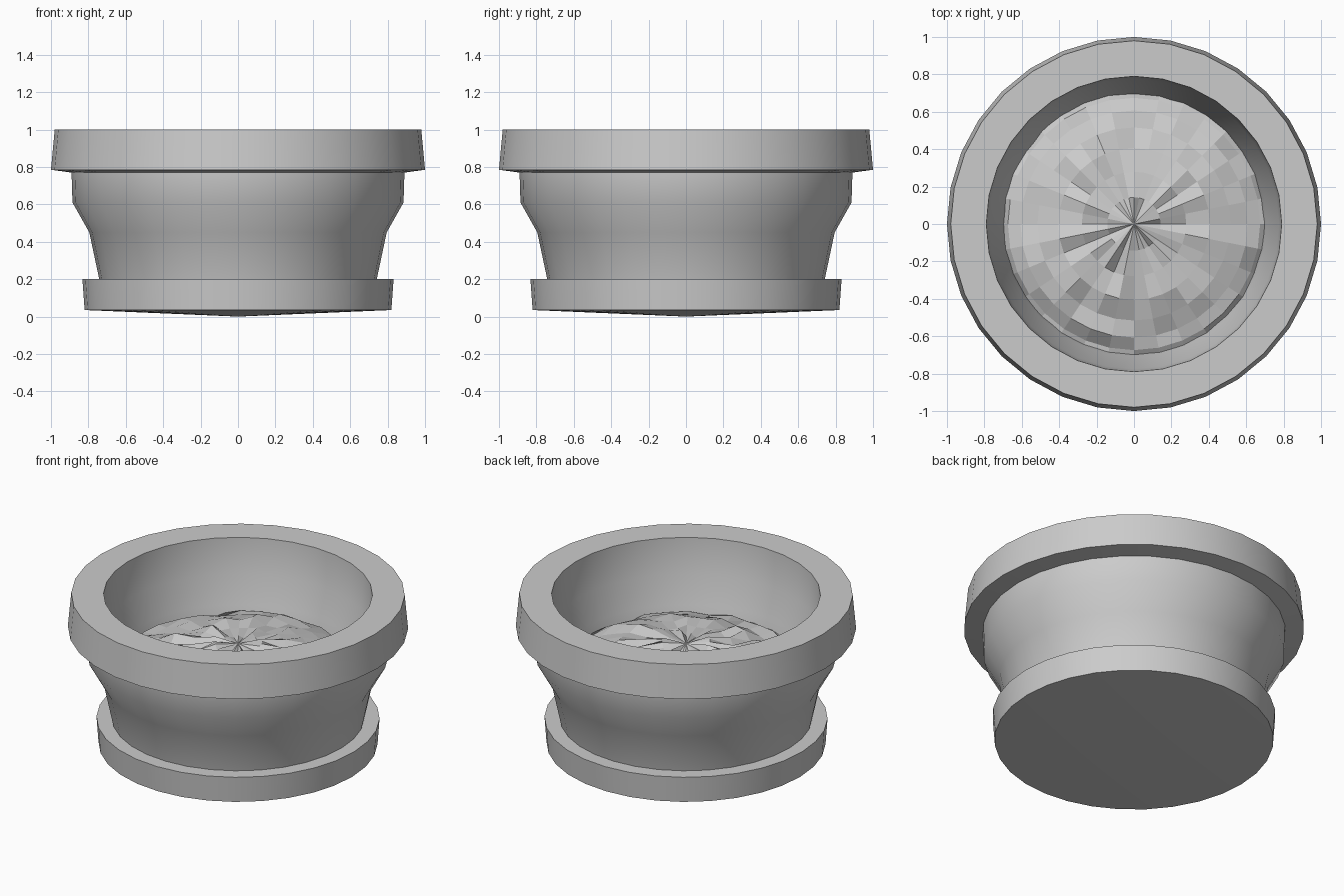
import bpy, bmesh, math, random

if "Cube" in bpy.data.objects:
    bpy.data.objects.remove(bpy.data.objects["Cube"])

random.seed(4)
SIDES = 32


def finish(bm, name):
    bmesh.ops.recalc_face_normals(bm, faces=bm.faces)
    mesh = bpy.data.meshes.new(name)
    bm.to_mesh(mesh)
    bm.free()
    obj = bpy.data.objects.new(name, mesh)
    bpy.context.collection.objects.link(obj)
    return obj


def lathe(name, profile, smooth=True):
    """Revolve (radius, z) points around z; both ends lie on the axis."""
    bm = bmesh.new()
    verts = [bm.verts.new((r, 0, z)) for r, z in profile]
    edges = [bm.edges.new(pair) for pair in zip(verts, verts[1:])]
    bmesh.ops.spin(bm, geom=verts + edges, cent=(0, 0, 0), axis=(0, 0, 1),
                   angle=2 * math.pi, steps=SIDES)
    bmesh.ops.remove_doubles(bm, verts=bm.verts, dist=0.0005)
    obj = finish(bm, name)
    if smooth:
        bpy.ops.object.select_all(action='DESELECT')
        obj.select_set(True)
        bpy.context.view_layer.objects.active = obj
        bpy.ops.object.shade_smooth_by_angle(angle=math.radians(35))
    return obj


# Pot: foot, flared body, rim and hollow inside
lathe("pot", [
    (0, 0.0), (0.82, 0.035), (0.832, 0.2), (0.742, 0.2),
    (0.795, 0.45), (0.885, 0.61), (0.89, 0.77),
    (1.0, 0.785), (0.98, 1.0), (0.79, 1.0),
    (0.775, 0.77), (0.71, 0.6), (0.68, 0.45), (0, 0.45),
])

# Soil: shallow faceted dome with uneven surface
dome = [(0.73 * math.sin(k * math.pi / 16), 0.48 + 0.2 * math.cos(k * math.pi / 16))
        for k in range(9)]
soil = lathe("soil", dome, smooth=False)
for v in soil.data.vertices:
    if v.co.xy.length > 0.01:
        v.co.z += random.uniform(-0.025, 0.025)
